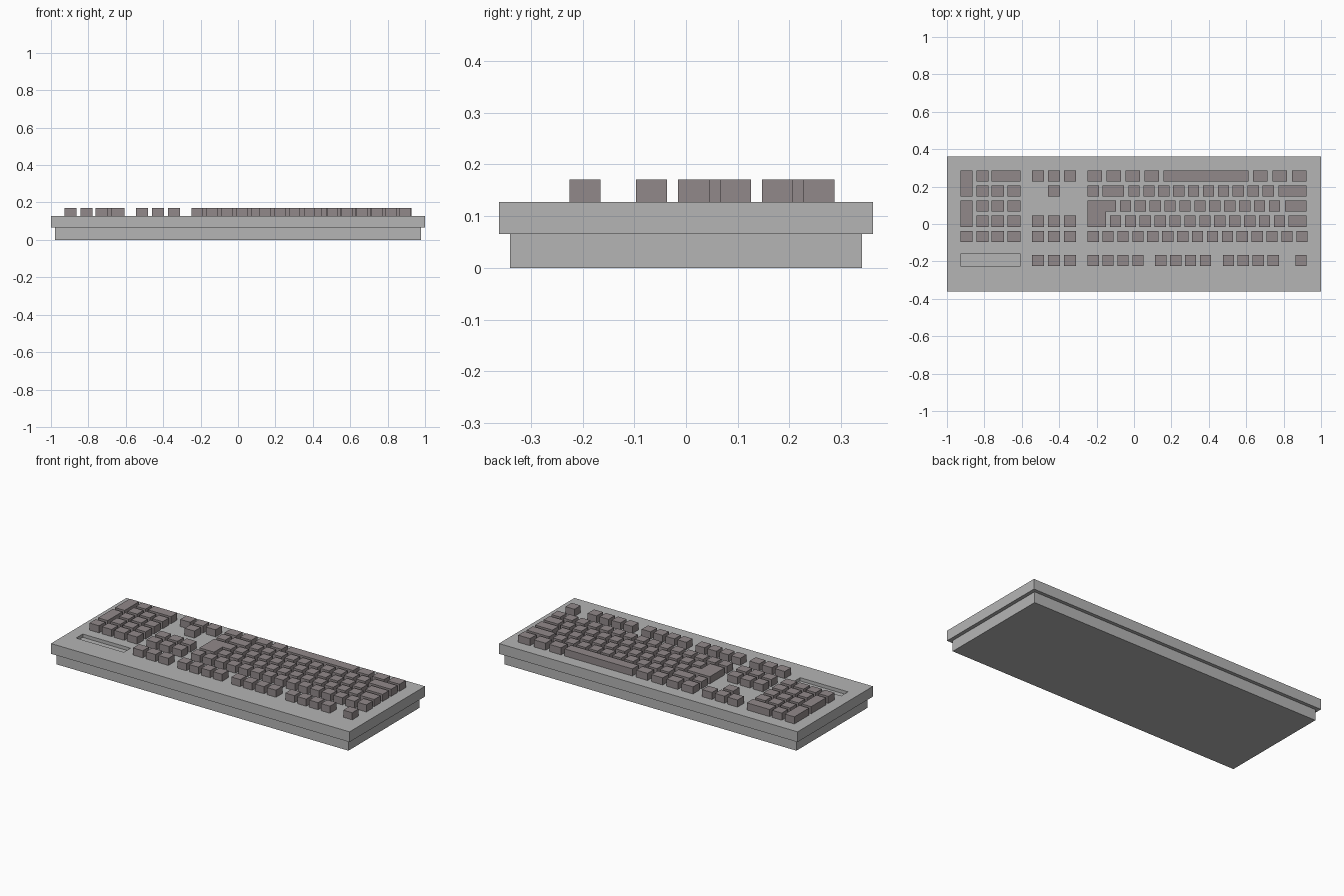
import bpy
import bmesh

if "Cube" in bpy.data.objects:
    bpy.data.objects.remove(bpy.data.objects["Cube"], do_unlink=True)


def make_material(name, rgb):
    mat = bpy.data.materials.new(name)
    mat.use_nodes = True
    mat.diffuse_color = (*rgb, 1)
    mat.node_tree.nodes["Principled BSDF"].inputs["Base Color"].default_value = (*rgb, 1)
    return mat


CASE = make_material("light_grey_plastic", (0.46, 0.46, 0.46))
KEY = make_material("warm_grey_keys", (0.285, 0.25, 0.255))


def prism(bm, outline, z0, z1):
    """Extrude a counter-clockwise outline from z0 up to z1."""
    low = [bm.verts.new((x, y, z0)) for x, y in outline]
    high = [bm.verts.new((x, y, z1)) for x, y in outline]
    bm.faces.new(low[::-1])
    bm.faces.new(high)
    n = len(outline)
    for i in range(n):
        j = (i + 1) % n
        bm.faces.new((low[i], low[j], high[j], high[i]))


def rect(x0, x1, y0, y1):
    return [(x0, y0), (x1, y0), (x1, y1), (x0, y1)]


def build(name, outlines, z0, z1, mat):
    bm = bmesh.new()
    for outline in outlines:
        prism(bm, outline, z0, z1)
    mesh = bpy.data.meshes.new(name)
    bm.to_mesh(mesh)
    bm.free()
    mesh.materials.append(mat)
    obj = bpy.data.objects.new(name, mesh)
    bpy.context.collection.objects.link(obj)
    return obj


# Case: narrower base under a wider top slab
LEDGE, DECK, KEY_TOP = 0.066, 0.128, 0.171
build("case_base", [rect(-0.978, 0.978, -0.34, 0.34)], 0, LEDGE, CASE)
case_top = build("case_top", [rect(-1, 1, -0.361, 0.361)], LEDGE, DECK, CASE)

# Shallow label recess cut into the deck
cutter = build("recess_cutter", [rect(-0.928, -0.608, -0.224, -0.16)],
               DECK - 0.02, DECK + 0.05, CASE)
cutter.hide_render = True
cut = case_top.modifiers.new("recess", "BOOLEAN")
cut.operation = "DIFFERENCE"
cut.solver = "EXACT"
cut.object = cutter
bpy.context.view_layer.objects.active = case_top
bpy.ops.object.modifier_apply(modifier=cut.name)
bpy.data.objects.remove(cutter, do_unlink=True)

# Key rows, from the space bar row (0) to the function row (5)
ROWS = [0.257, 0.177, 0.096, 0.015, -0.067, -0.195]
HALF = 0.03
SIZE, PITCH = 0.06, 0.0797
LEFT, RIGHT = -0.248, 0.923


def key(x0, x1, row, last_row=None):
    last = row if last_row is None else last_row
    return rect(x0, x1, ROWS[last] - HALF, ROWS[row] + HALF)


def run(x0, count, row, width=SIZE, pitch=PITCH):
    return [key(x0 + i * pitch, x0 + i * pitch + width, row) for i in range(count)]


def build_keys(name, outlines):
    return build(name, outlines, DECK, KEY_TOP, KEY)


# Main block
build_keys("space_row_keys",
           run(LEFT, 4, 0, 0.076, 0.1015) + [key(0.158, 0.612, 0)]
           + run(0.636, 3, 0, 0.079, 0.104))
build_keys("shift_row_keys",
           run(LEFT, 1, 1) + [key(-0.168, -0.053, 1)]
           + run(-0.03, 10, 1) + [key(0.772, RIGHT, 1)])
build_keys("home_row_keys", run(-0.076, 11, 2) + [key(0.807, RIGHT, 2)])
build_keys("upper_row_keys", run(-0.129, 12, 3) + [key(0.827, RIGHT, 3)])
build_keys("number_row_keys", run(LEFT, 15, 4))

# L-shaped enter key spanning two rows
step = ROWS[2] - HALF
build_keys("enter_key", [[
    (LEFT, ROWS[3] - HALF), (-0.15, ROWS[3] - HALF), (-0.15, step),
    (-0.095, step), (-0.095, ROWS[2] + HALF), (LEFT, ROWS[2] + HALF)]])

# Function row: three groups of four and a lone key at the end
function_keys = run(RIGHT - SIZE, 1, 5)
for start in (LEFT, 0.113, 0.475):
    function_keys += run(start, 4, 5)
build_keys("function_keys", function_keys)

# Arrow and navigation cluster
NAV, NAV_SIZE, NAV_PITCH = -0.546, 0.066, 0.0855
build_keys("arrow_keys", run(NAV, 3, 0, NAV_SIZE, NAV_PITCH)
           + run(NAV + NAV_PITCH, 1, 1, NAV_SIZE))
navigation = []
for row in (3, 4, 5):
    navigation += run(NAV, 3, row, NAV_SIZE, NAV_PITCH)
build_keys("navigation_keys", navigation)

# Number pad with two tall keys and one wide key
PAD, PAD_SIZE, PAD_PITCH = -0.927, 0.064, 0.0845
pad = [key(PAD, PAD + PAD_SIZE, 0, 1), key(PAD, PAD + PAD_SIZE, 2, 3)]
pad += run(PAD, 1, 4, PAD_SIZE)
pad += [key(-0.762, -0.608, 0)]
for row in range(5):
    pad += run(PAD + PAD_PITCH, 1, row, PAD_SIZE)
    if row:
        pad += run(-0.762, 2, row, 0.068, 0.086)
build_keys("number_pad_keys", pad)
